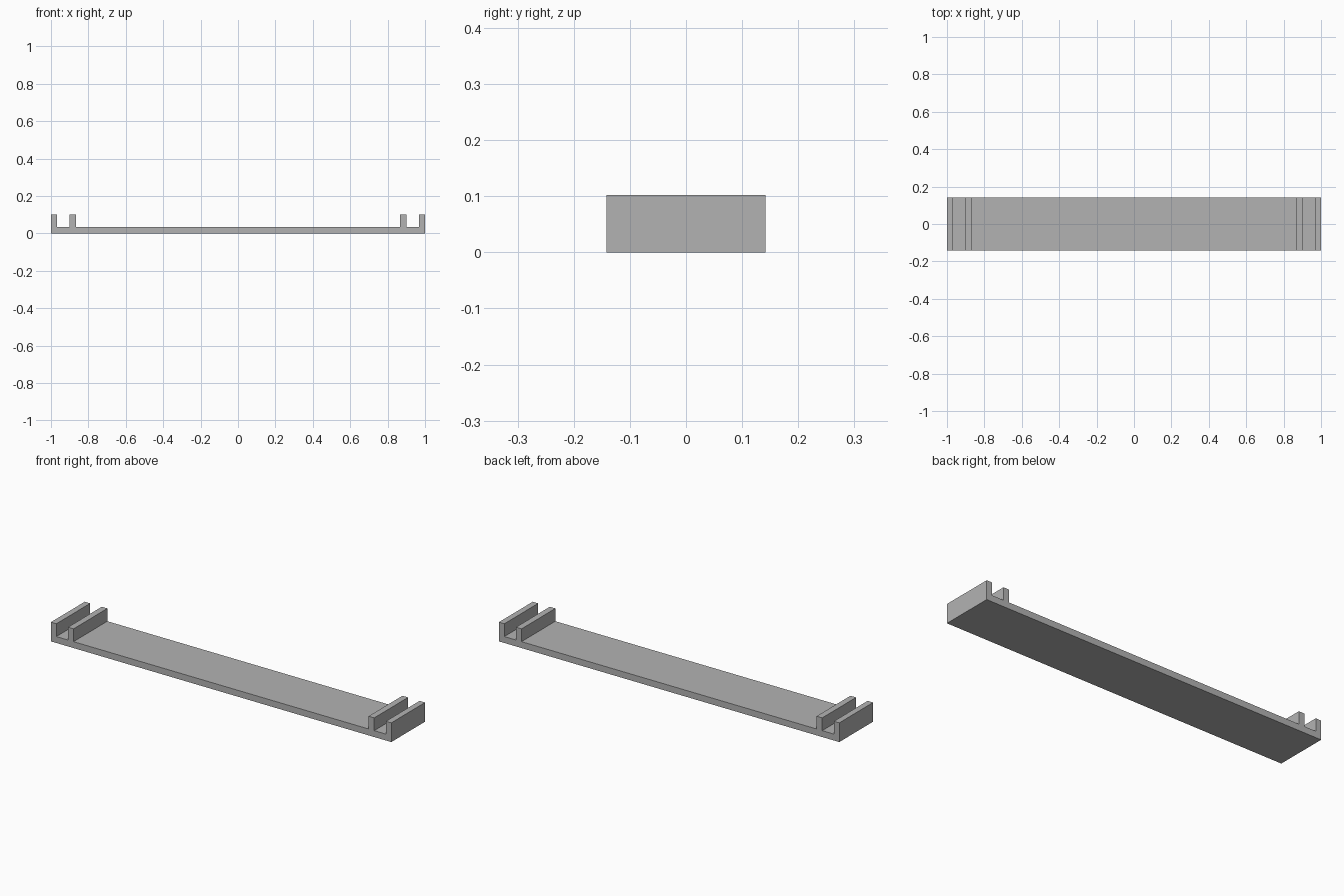
import bpy
import bmesh

cube = bpy.data.objects.get("Cube")
if cube:
    bpy.data.objects.remove(cube, do_unlink=True)

HALF_DEPTH = 0.142
BASE_TOP = 0.034
RIM_TOP = 0.102

# Plain grey material
grey = bpy.data.materials.new("grey")
grey.use_nodes = True
colour = (0.45, 0.45, 0.45, 1)
grey.diffuse_color = colour
grey.node_tree.nodes["Principled BSDF"].inputs["Base Color"].default_value = colour

# Right half of the channel section, from the centre outwards
half = [(0.867, BASE_TOP), (0.867, RIM_TOP), (0.9, RIM_TOP), (0.9, BASE_TOP),
        (0.968, BASE_TOP), (0.968, RIM_TOP), (1, RIM_TOP), (1, 0)]
section = half + [(-x, z) for x, z in reversed(half)]

# Extrude the mirrored section through the depth as one solid rail
bm = bmesh.new()
face = bm.faces.new([bm.verts.new((x, -HALF_DEPTH, z)) for x, z in section])
result = bmesh.ops.extrude_face_region(bm, geom=[face])
moved = [v for v in result["geom"] if isinstance(v, bmesh.types.BMVert)]
bmesh.ops.translate(bm, verts=moved, vec=(0, 2 * HALF_DEPTH, 0))
bmesh.ops.recalc_face_normals(bm, faces=bm.faces)

mesh = bpy.data.meshes.new("slotted_rail")
bm.to_mesh(mesh)
bm.free()
mesh.materials.append(grey)
rail = bpy.data.objects.new("slotted_rail", mesh)
bpy.context.collection.objects.link(rail)
